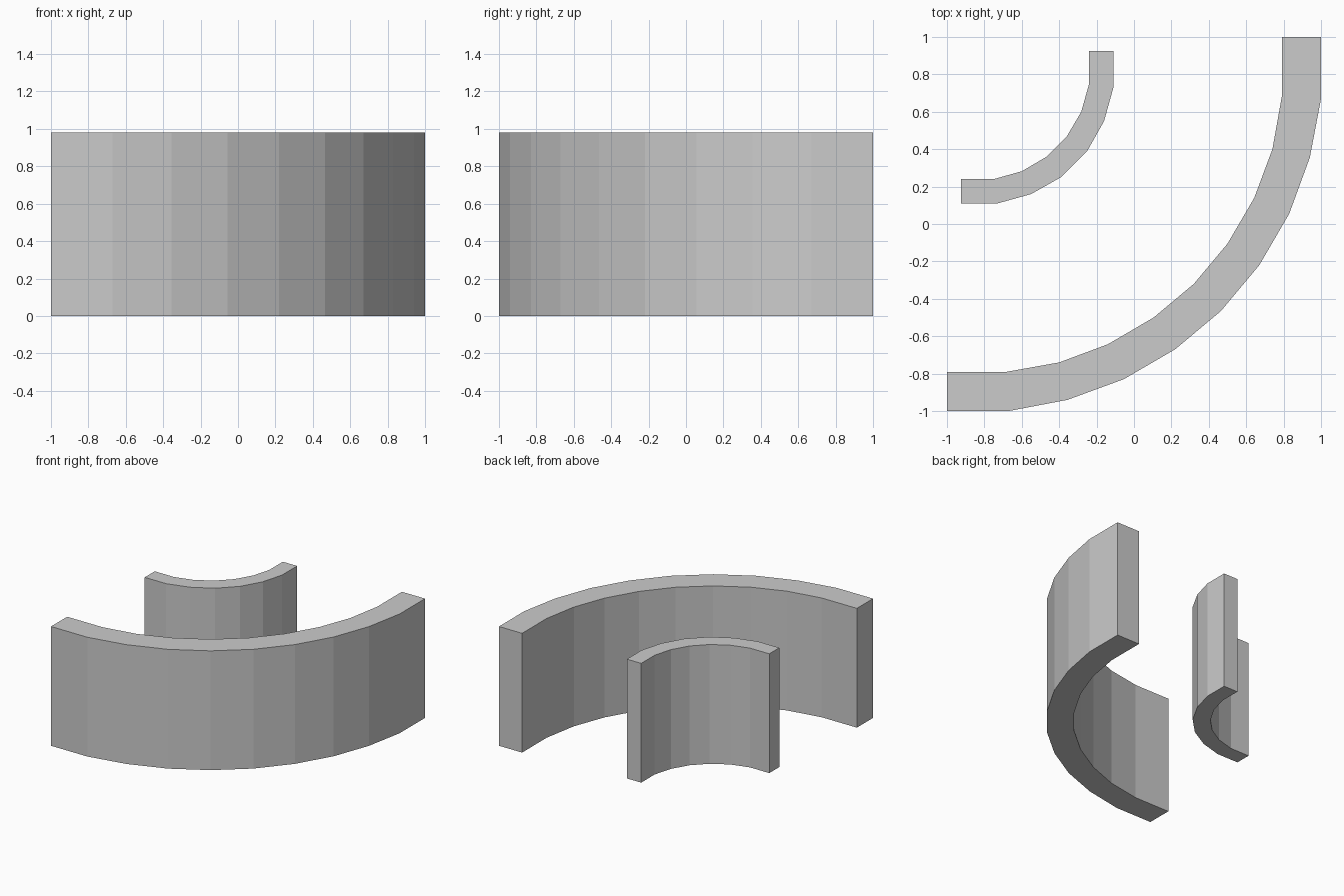
import bpy, bmesh

if "Cube" in bpy.data.objects:
    bpy.data.objects.remove(bpy.data.objects["Cube"])

HEIGHT = 0.98


def mirrored(half):
    """Complete an arc that is symmetric about the line y = -x."""
    rest = [(-y, -x) for x, y in reversed(half)]
    if abs(half[-1][0] + half[-1][1]) < 1e-6:
        rest = rest[1:]
    return half + rest


def curved_wall(name, outer_half, inner_half):
    outer, inner = mirrored(outer_half), mirrored(inner_half)
    bm = bmesh.new()
    rows = [[bm.verts.new((x, y, z)) for x, y in arc]
            for arc, z in ((outer, 0), (outer, HEIGHT), (inner, HEIGHT), (inner, 0))]
    # outside, top, inside and underside strips
    for k in range(4):
        a, b = rows[k], rows[(k + 1) % 4]
        for i in range(len(outer) - 1):
            bm.faces.new((a[i], a[i + 1], b[i + 1], b[i]))
    # end caps
    for i in (0, -1):
        bm.faces.new([r[i] for r in rows])
    bmesh.ops.recalc_face_normals(bm, faces=bm.faces)
    mesh = bpy.data.meshes.new(name)
    bm.to_mesh(mesh)
    bm.free()
    obj = bpy.data.objects.new(name, mesh)
    bpy.context.collection.objects.link(obj)
    return obj


# Large wall around the outside of the bend
curved_wall("outer_wall",
            [(-1, -1), (-0.67, -1), (-0.355, -0.94), (-0.055, -0.83),
             (0.22, -0.67), (0.465, -0.465)],
            [(-1, -0.79), (-0.68, -0.79), (-0.40, -0.74), (-0.14, -0.643),
             (0.105, -0.50), (0.32, -0.32)])

# Small wall around the inside of the bend
curved_wall("inner_wall",
            [(-0.925, 0.11), (-0.73, 0.11), (-0.55, 0.16), (-0.387, 0.252)],
            [(-0.925, 0.24), (-0.75, 0.24), (-0.60, 0.282), (-0.467, 0.36)])
